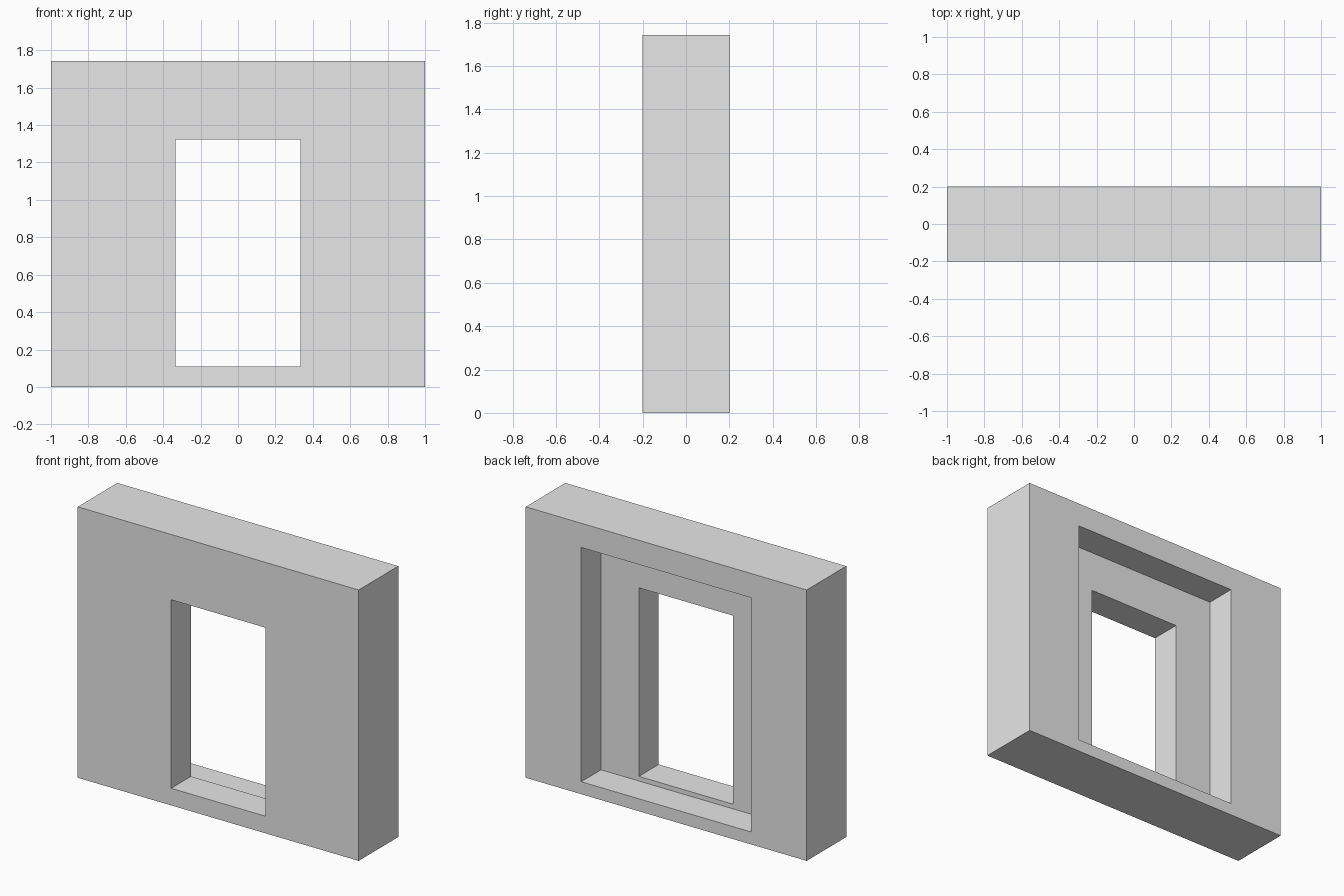
import bpy
import bmesh

if "Cube" in bpy.data.objects:
    bpy.data.objects.remove(bpy.data.objects["Cube"], do_unlink=True)

# Half width, bottom and top of each rectangle in the wall
OUTLINE = (1.0, 0.0, 1.743)
OPENING = (0.335, 0.11, 1.323)
RECESS = (0.605, 0.08, 1.587)
FRONT, STEP, BACK = -0.201, 0.0, 0.201

# Plain grey plaster
grey = bpy.data.materials.new("plain_grey")
grey.use_nodes = True
grey.diffuse_color = (0.8, 0.8, 0.8, 1.0)
bsdf = next(n for n in grey.node_tree.nodes if n.type == "BSDF_PRINCIPLED")
bsdf.inputs["Base Color"].default_value = grey.diffuse_color


def add_ring(bm, rect, y):
    """Four corner vertices of a rectangle at depth y."""
    half, low, high = rect
    corners = ((-half, low), (half, low), (half, high), (-half, high))
    return [bm.verts.new((x, y, z)) for x, z in corners]


# Wall with a doorway that steps out to a wider recess at the back
bm = bmesh.new()
profile = [(OUTLINE, FRONT), (OPENING, FRONT), (OPENING, STEP),
           (RECESS, STEP), (RECESS, BACK), (OUTLINE, BACK)]
rings = [add_ring(bm, rect, y) for rect, y in profile]
for ring, following in zip(rings, rings[1:] + rings[:1]):
    for i in range(4):
        j = (i + 1) % 4
        bm.faces.new((ring[i], ring[j], following[j], following[i]))
bmesh.ops.recalc_face_normals(bm, faces=bm.faces)

mesh = bpy.data.meshes.new("doorway_wall")
bm.to_mesh(mesh)
bm.free()
mesh.materials.append(grey)
wall = bpy.data.objects.new("doorway_wall", mesh)
bpy.context.collection.objects.link(wall)
